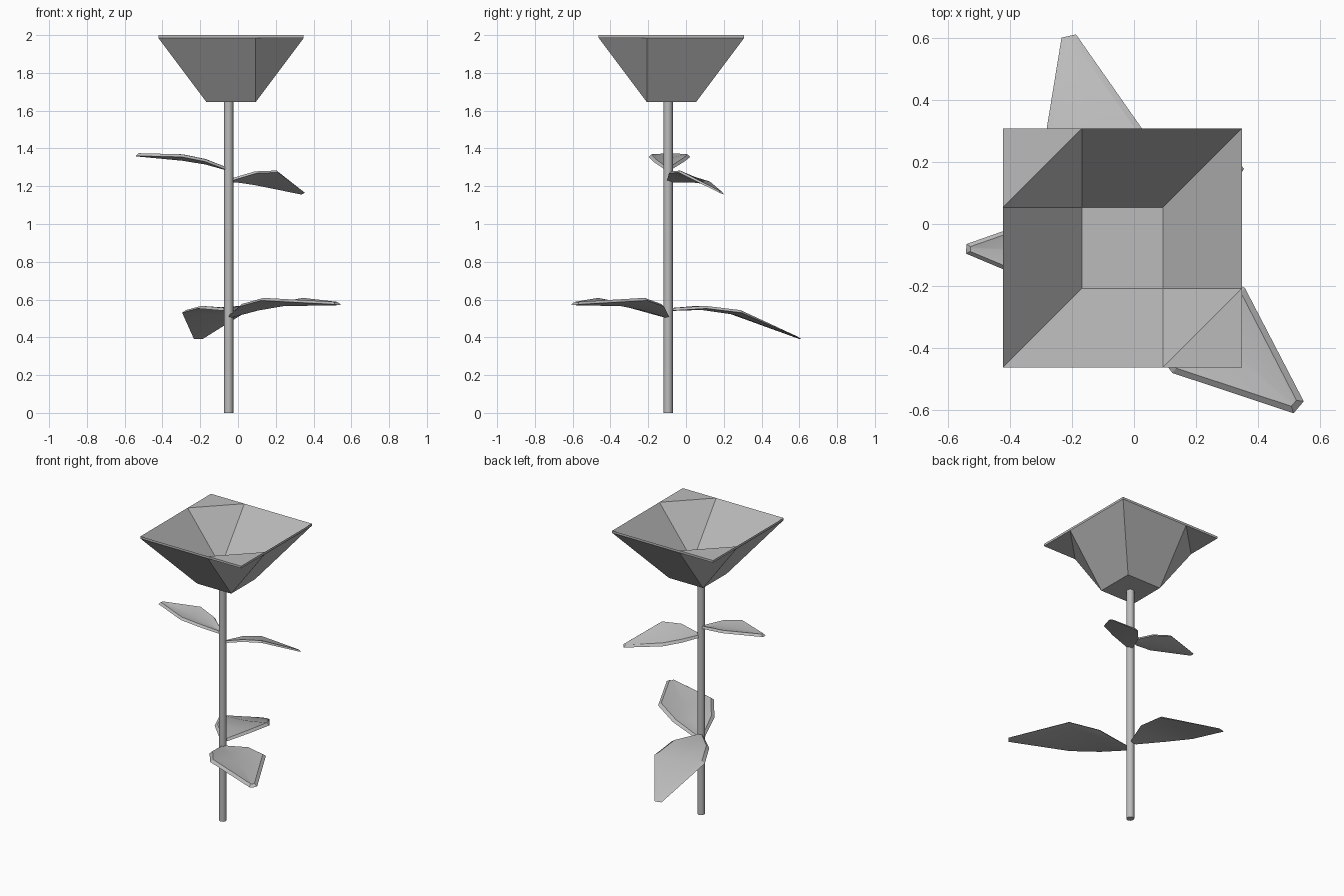
import bpy, bmesh, math
from mathutils import Vector

if "Cube" in bpy.data.objects:
    bpy.data.objects.remove(bpy.data.objects["Cube"], do_unlink=True)

grey = bpy.data.materials.new("plain_grey")
grey.use_nodes = True
COLOUR = (0.5, 0.5, 0.5, 1)
grey.diffuse_color = COLOUR
grey.node_tree.nodes["Principled BSDF"].inputs["Base Color"].default_value = COLOUR


def finish(bm, name, angle=None):
    """Turn a bmesh into a named grey object."""
    bmesh.ops.recalc_face_normals(bm, faces=bm.faces)
    mesh = bpy.data.meshes.new(name)
    bm.to_mesh(mesh)
    bm.free()
    mesh.materials.append(grey)
    obj = bpy.data.objects.new(name, mesh)
    bpy.context.collection.objects.link(obj)
    if angle:
        bpy.ops.object.select_all(action='DESELECT')
        obj.select_set(True)
        bpy.context.view_layer.objects.active = obj
        bpy.ops.object.shade_smooth_by_angle(angle=math.radians(angle))
    return obj


# Stem
STEM = Vector((-0.05, -0.095, 0))
bm = bmesh.new()
bmesh.ops.create_cone(bm, cap_ends=True, segments=8, radius1=0.025,
                      radius2=0.025, depth=1.65)
bmesh.ops.translate(bm, verts=bm.verts, vec=STEM + Vector((0, 0, 0.825)))
finish(bm, "stem", 50)

# Flower cup: thin square bowl, two opposite corners folded out as flat lips
CENTRE = Vector((-0.037, -0.077, 0))
INNER, OUTER = 0.13, 0.385


def cup_shell(bm, base_z, rim_z):
    """One skin of the cup; returns its rim loop."""
    def vert(x, y, z):
        return bm.verts.new(CENTRE + Vector((x, y, z)))

    base = [vert(x * INNER, y * INNER, base_z)
            for x, y in ((1, 1), (-1, 1), (-1, -1), (1, -1))]
    bm.faces.new(base)
    rim = []
    halves = []
    for s in (1, -1):
        corner = vert(s * OUTER, s * OUTER, rim_z)
        fold_a = vert(-s * INNER, s * OUTER, rim_z)
        tip = vert(-s * OUTER, s * OUTER, rim_z)
        fold_b = vert(-s * OUTER, s * INNER, rim_z)
        halves.append((corner, fold_a, tip, fold_b))
        rim += halves[-1]
    for i, (corner, fold_a, tip, fold_b) in enumerate(halves):
        near, side, far = base[2 * i], base[2 * i + 1], base[(2 * i + 2) % 4]
        bm.faces.new((near, corner, fold_a, side))
        bm.faces.new((side, fold_a, fold_b))
        bm.faces.new((fold_a, tip, fold_b))
        bm.faces.new((side, fold_b, halves[1 - i][0], far))
    return rim


bm = bmesh.new()
lower = cup_shell(bm, 1.645, 1.985)
upper = cup_shell(bm, 1.662, 2.0)
for i in range(len(lower)):
    j = (i + 1) % len(lower)
    bm.faces.new((lower[i], lower[j], upper[j], upper[i]))
finish(bm, "flower_cup")


# Leaves: bent slabs with a bevelled rim
def leaf(name, tip, heights, width, cup, roll=0.0):
    """heights are the midrib levels from the stem to the tip."""
    axis = Vector((*tip, 0)) - STEM
    side = Vector((-axis.y, axis.x, 0)).normalized()
    shape = ((0.03, 0.15), (0.25, 0.75), (0.5, 1.0), (1.0, 0.14))
    rim = min(0.02, width * 0.12)
    bm = bmesh.new()
    rings = []
    for (along, wide), z in zip(shape, heights):
        half = width * wide
        inset = min(rim, half * 0.5)
        step = -rim / axis.length if along == 1.0 else 0
        ring = []
        for t, top in ((-1, 0), (0, 0), (1, 0), (1, 1), (0, 1), (-1, 1)):
            offset = t * (half - inset * top)
            co = STEM + axis * (along + step * top) + side * offset
            co.z = z + abs(t) * cup * wide + roll * offset + 0.014 * top
            ring.append(bm.verts.new(co))
        rings.append(ring)
    for a, b in zip(rings, rings[1:]):
        for i in range(6):
            j = (i + 1) % 6
            bm.faces.new((a[i], a[j], b[j], b[i]))
    bm.faces.new(rings[0])
    bm.faces.new(rings[-1])
    finish(bm, name, 25)


leaf("lower_front_leaf", (0.53, -0.59), (0.505, 0.54, 0.565, 0.57), 0.18, 0.03)
leaf("lower_back_leaf", (-0.21, 0.605), (0.54, 0.545, 0.52, 0.39), 0.17, 0.01)
leaf("upper_right_leaf", (-0.54, -0.08), (1.285, 1.315, 1.335, 1.358), 0.11, 0.02)
leaf("upper_left_leaf", (0.345, 0.19), (1.225, 1.24, 1.235, 1.16), 0.11, 0.005, -0.3)
